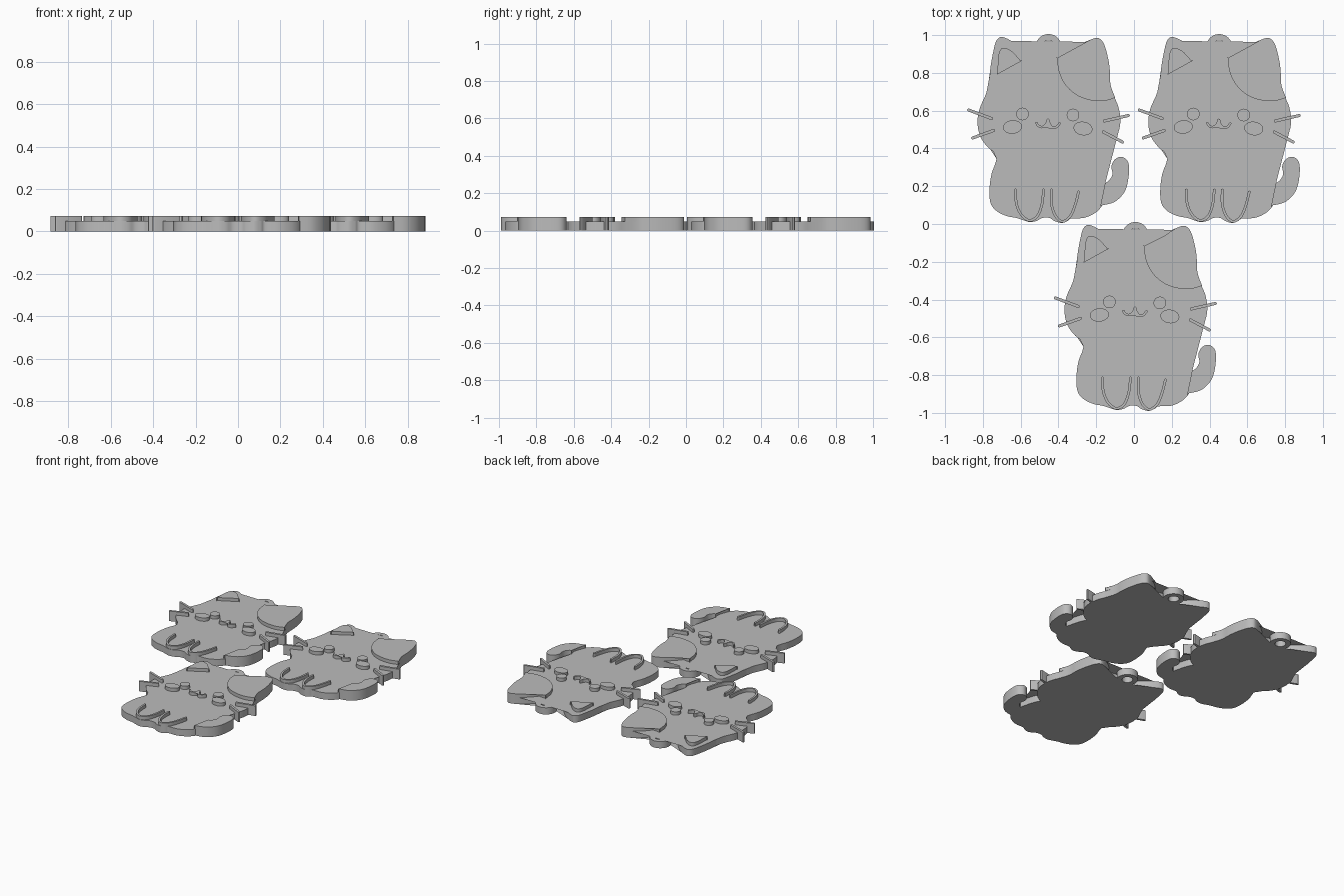
import bpy, bmesh, math
from mathutils import Vector

if "Cube" in bpy.data.objects:
    bpy.data.objects.remove(bpy.data.objects["Cube"])

UNIT = 189.0              # drawing units per scene unit
BASE, TOP = 0.048, 0.072  # plate height and raised detail height
COPIES = [("left", -0.46, 0.995), ("right", 0.444, 0.995), ("front", 0.0, 0.0)]
SHIFT = Vector((0.002, 0.0))

grey = bpy.data.materials.new("grey plastic")
grey.diffuse_color = (0.5, 0.5, 0.5, 1)
grey.use_nodes = True
grey.node_tree.nodes["Principled BSDF"].inputs["Base Color"].default_value = grey.diffuse_color


def spline(pts, closed=True, steps=5):
    """Smooth curve through the points; a doubled point makes a corner."""
    pts = [Vector(p) for p in pts]
    n, out = len(pts), []
    for i in range(n if closed else n - 1):
        if closed:
            a, b, c, d = (pts[(i + k) % n] for k in (-1, 0, 1, 2))
        else:
            a, b, c, d = (pts[min(max(i + k, 0), n - 1)] for k in (-1, 0, 1, 2))
        for s in range(steps):
            t = s / steps
            p = 0.5 * (2 * b + (c - a) * t + (2 * a - 5 * b + 4 * c - d) * t * t
                       + (3 * b - a - 3 * c + d) * t ** 3)
            if not out or (p - out[-1]).length > 0.05:
                out.append(p)
    if not closed:
        out.append(pts[-1])
    elif (out[0] - out[-1]).length < 0.05:
        out.pop()
    return out


def ellipse(cx, cy, rx, ry, tilt=0.0, n=32):
    ct, st = math.cos(tilt), math.sin(tilt)
    res = []
    for i in range(n):
        a = 2 * math.pi * i / n
        x, y = rx * math.cos(a), ry * math.sin(a)
        res.append(Vector((cx + x * ct - y * st, cy + x * st + y * ct)))
    return res


def stroke(path, width):
    """Outline of a round-ended line along a path."""
    n, left, right = len(path), [], []
    for i, p in enumerate(path):
        t = (path[min(i + 1, n - 1)] - path[max(i - 1, 0)]).normalized()
        side = Vector((-t.y, t.x)) * width / 2
        left.append(p + side)
        right.append(p - side)

    def cap(centre, start):
        return [centre + Vector((start.x * math.cos(a) + start.y * math.sin(a),
                                 start.y * math.cos(a) - start.x * math.sin(a)))
                for a in (math.pi * k / 6 for k in range(1, 6))]
    return (left + cap(path[-1], left[-1] - path[-1]) + right[::-1]
            + cap(path[0], right[0] - path[0]))


def place(p, dx, dy, z):
    return ((p[0] - 1048) / UNIT + dx + SHIFT.x, (37 - p[1]) / UNIT + dy, z)


def plate(name, outline, z0, z1, hole=None):
    """Extruded flat plate, repeated for each of the three charms."""
    for label, dx, dy in COPIES:
        bm = bmesh.new()
        low = [bm.verts.new(place(p, dx, dy, z0)) for p in outline]
        if hole:
            inner = [bm.verts.new(place(p, dx, dy, z0)) for p in hole]
            n = len(low)
            faces = [bm.faces.new((low[i], low[(i + 1) % n], inner[(i + 1) % n], inner[i]))
                     for i in range(n)]
        else:
            faces = [bm.faces.new(low)]
        ext = bmesh.ops.extrude_face_region(bm, geom=faces, use_keep_orig=True)
        for v in ext["geom"]:
            if isinstance(v, bmesh.types.BMVert):
                v.co.z = z1
        bmesh.ops.recalc_face_normals(bm, faces=bm.faces[:])
        me = bpy.data.meshes.new(name)
        bm.to_mesh(me)
        bm.free()
        me.materials.append(grey)
        ob = bpy.data.objects.new(f"{label}_{name}", me)
        bpy.context.collection.objects.link(ob)


# Silhouette: right ear and cheek, then the rest running round to the left ear
right_head = [(1068, 60), (1068, 60), (1076, 51), (1085, 44), (1094, 39.5), (1100, 39.5),
              (1105, 46), (1109, 61), (1110.5, 73), (1111, 85), (1115, 98)]
rest = [(1119, 108), (1121, 121), (1119, 133), (1113, 144), (1105, 152), (1097, 156), (1097, 156),
        (1101, 164), (1105, 178), (1107, 190), (1105, 201), (1101, 209), (1094, 215),
        (1084, 219), (1072, 219.5), (1068, 222), (1062, 224), (1055, 222), (1050, 219), (1043, 219),
        (1037, 222), (1030, 223), (1023, 221), (1017, 219), (1007, 217), (997, 212), (991, 204),
        (990, 190), (992, 175), (996, 164), (998, 155), (998, 155), (989, 149), (981, 138),
        (978, 124), (980, 110), (986, 96), (990, 84), (990, 84), (991, 68), (995, 47), (998, 40),
        (1003, 38), (1012, 42), (1022, 49.5), (1031.5, 60), (1031.5, 60), (1049, 58)]
plate("cat_body", spline(right_head + rest), 0, BASE)

# Hanging ring
plate("hanging_ring", ellipse(1049, 48, 13, 13), 0, BASE, ellipse(1049, 48, 6.7, 6.7))

# Raised ear patch follows the head edge
patch_edge = [(1115, 99), (1115, 99), (1104, 102), (1090, 101), (1077, 96), (1066, 86),
              (1059.5, 73), (1057.5, 59), (1057.5, 59)]
plate("ear_patch", spline(right_head + patch_edge), BASE, TOP)
plate("inner_ear", spline([(1003, 49), (999, 56), (998, 74), (998, 74), (1008, 69),
                           (1021, 61.5), (1021, 61.5), (1012, 52)]), BASE, TOP)

# Tail
plate("tail", spline([(1102, 206.5), (1102, 206.5), (1115, 203), (1125, 193), (1129, 179),
                      (1129, 164), (1123, 158), (1116, 160), (1112, 167), (1113, 175),
                      (1110, 181), (1106, 184), (1106, 184), (1107, 192)]), 0, TOP)

# Face
for side, x, y in (("left", 1023, 115), ("right", 1073.5, 116)):
    plate(f"{side}_eye", ellipse(x, y, 6.3, 6.3), BASE, TOP)
plate("left_cheek", ellipse(1013, 128, 9.5, 6.7, -0.1), BASE, TOP)
plate("right_cheek", ellipse(1083.5, 129.5, 9.5, 6.8, 0.15), BASE, TOP)
mouth = [(1037, 124), (1039, 127), (1043, 128), (1047, 125), (1048.5, 120.5), (1050, 125),
         (1053, 128.5), (1057, 128), (1060, 124.5)]
plate("mouth", stroke(spline(mouth, False, 4), 2.4), BASE, TOP)

# Whiskers run the full height and stick out past the head
whiskers = [((969, 111), (992, 119.5)), ((973, 139), (994, 131.5)),
            ((1105, 122), (1129, 116.5)), ((1104, 133), (1123, 143))]
for i, (a, b) in enumerate(whiskers):
    plate(f"whisker_{i + 1}", stroke([Vector(a), Vector(b)], 3), 0, TOP)

# Paw outlines
paws = {"left": [(1016, 191), (1017, 205), (1022, 216), (1030, 221.5), (1038, 217), (1042.5, 205), (1044, 191)],
        "right": [(1052, 191), (1052, 205), (1056, 217), (1063, 222.5), (1071, 217), (1076, 205), (1079, 193)]}
for side, pts in paws.items():
    plate(f"{side}_paw", stroke(spline(pts, False), 2.6), BASE, TOP)

# Smooth the curved walls, keep the rims crisp
for ob in bpy.data.objects:
    ob.select_set(True)
    bpy.context.view_layer.objects.active = ob
bpy.ops.object.shade_smooth_by_angle(angle=math.radians(30))
